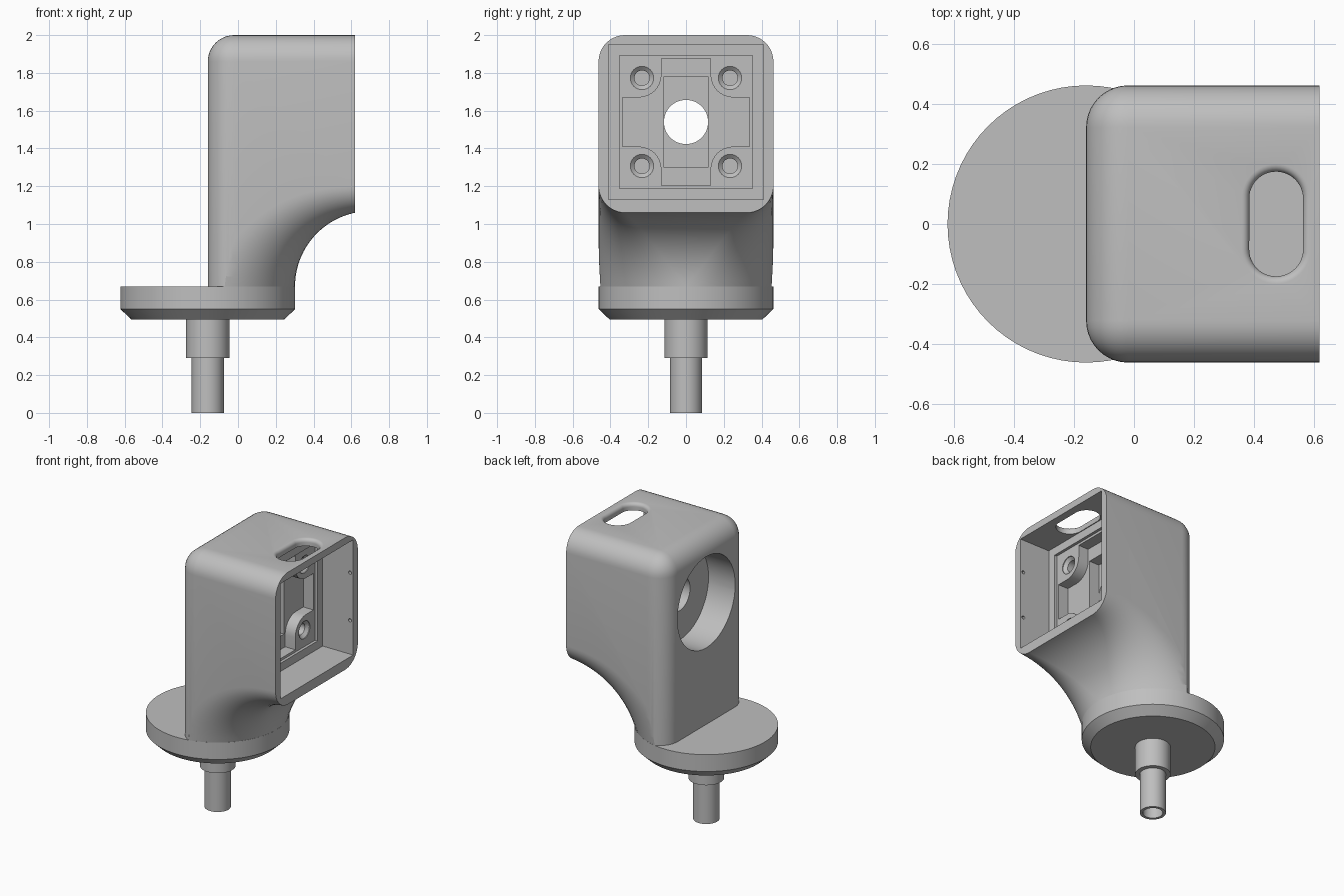
import bpy, bmesh
from math import sin, cos, pi, radians

if "Cube" in bpy.data.objects:
    bpy.data.objects.remove(bpy.data.objects["Cube"])

grey = bpy.data.materials.new("light_grey")
grey.use_nodes = True
grey.diffuse_color = (0.52, 0.52, 0.52, 1)
grey.node_tree.nodes["Principled BSDF"].inputs["Base Color"].default_value = (0.52, 0.52, 0.52, 1)

AXIS_X = -0.16      # centre line of the base and stem
HALF = 0.463        # half width of the housing and radius of the base
MID_Z = 1.54        # centre height of the opening
FLOOR_Z = 0.67      # top of the base


def finish(name, bm):
    bmesh.ops.recalc_face_normals(bm, faces=bm.faces)
    mesh = bpy.data.meshes.new(name)
    bm.to_mesh(mesh)
    bm.free()
    mesh.materials.append(grey)
    obj = bpy.data.objects.new(name, mesh)
    bpy.context.collection.objects.link(obj)
    return obj


def loft(name, rings):
    """Closed solid through rings that have equal point counts."""
    bm = bmesh.new()
    rows = [[bm.verts.new(p) for p in ring] for ring in rings]
    for a, b in zip(rows, rows[1:]):
        for i in range(len(a)):
            j = (i + 1) % len(a)
            bm.faces.new((a[i], a[j], b[j], b[i]))
    bm.faces.new(rows[0])
    bm.faces.new(rows[-1])
    return finish(name, bm)


def circle(r, n=48):
    return [(r * cos(2 * pi * i / n), r * sin(2 * pi * i / n)) for i in range(n)]


def rect(a, b):
    return [(a, b), (-a, b), (-a, -b), (a, -b)]


def along_x(shape, x, y=0, z=MID_Z):
    return [(x, y + a, z + b) for a, b in shape]


def activate(obj):
    bpy.ops.object.select_all(action='DESELECT')
    obj.select_set(True)
    bpy.context.view_layer.objects.active = obj


def cut(target, cutter):
    cutter.hide_render = True
    activate(target)
    mod = target.modifiers.new("cut", 'BOOLEAN')
    mod.operation = 'DIFFERENCE'
    mod.solver = 'EXACT'
    mod.object = cutter
    bpy.ops.object.modifier_apply(modifier=mod.name)
    bpy.data.objects.remove(cutter)


# Base disc with hollow stepped stem, turned as one piece
profile = [(0.065, 0.40), (0.065, 0), (0.085, 0), (0.085, 0.29), (0.115, 0.29),
           (0.115, 0.495), (0.405, 0.495), (HALF, 0.55), (HALF, FLOOR_Z)]
base = loft("base_and_stem", [[(AXIS_X + a, b, z) for a, b in circle(r, 72)] for r, z in profile])

# Housing block, rounded everywhere but at the open face and the bottom
bm = bmesh.new()
bmesh.ops.create_cube(bm, size=1)
for v in bm.verts:
    v.co = (0.62 if v.co.x > 0 else AXIS_X, HALF * 2 * v.co.y, 2 if v.co.z > 0 else FLOOR_Z)
edges = [e for e in bm.edges
         if sum(v.co.x for v in e.verts) < 1.2 and sum(v.co.z for v in e.verts) > 1.4]
bmesh.ops.bevel(bm, geom=edges, offset=0.14, segments=10, profile=0.5, affect='EDGES')
housing = finish("housing", bm)

# Concave underside: swings from the round base to the rounded square opening
PIVOT_X, NECK, STEPS = 0.70, 0.398, 12


def underside(deg):
    u = min(max(deg / 80, 0), 1)
    r = HALF + (0.14 - HALF) * (1 - (1 - u) ** 1.4)
    half = [(HALF - r + r * sin(a), NECK + r * (1 - cos(a)))
            for a in (pi / 2 * (i + 0.02) / (STEPS + 0.02) for i in range(STEPS + 1))]
    half += [(0.6, NECK + r), (0.6, 0.02)]
    outline = half + [(-y, s) for y, s in reversed(half)]
    t = radians(deg)
    return [(PIVOT_X - s * cos(t), y, FLOOR_Z + s * sin(t)) for y, s in outline]


cut(housing, loft("underside_cutter", [underside(d) for d in range(-8, 97, 4)]))

# Front cavity, shallow inner recess and central slot
for a, b, x in ((0.41, 0.41, 0.38), (0.352, 0.352, 0.36)):
    cut(housing, loft("pocket_cutter", [along_x(rect(a, b), x), along_x(rect(a, b), 0.8)]))

# Cross pocket that leaves four rounded corner pads
arm = [(0.13, 0.335)]
arm += [(0.25 - 0.12 * cos(pi / 2 * i / 8), 0.25 - 0.12 * sin(pi / 2 * i / 8)) for i in range(9)]
arm += [(0.335, 0.13)]
right = arm + [(y, -z) for y, z in reversed(arm)]
cross = right + [(-y, z) for y, z in reversed(right)]
cut(housing, loft("cross_cutter", [along_x(cross, 0.28), along_x(cross, 0.5)]))
slot = rect(0.117, 0.24)
cut(housing, loft("slot_cutter", [along_x(slot, 0.20), along_x(slot, 0.5)]))

# Through hole and wide round recess in the back
for r, x0, x1 in ((0.117, -0.3, 0.5), (0.325, -0.3, 0.05)):
    cut(housing, loft("hole_cutter", [along_x(circle(r), x0), along_x(circle(r), x1)]))

# Countersunk screw holes in the pads
for y in (-0.233, 0.233):
    for z in (-0.233, 0.233):
        rings = [along_x(circle(r, 24), x, y, MID_Z + z)
                 for r, x in ((0.04, 0.22), (0.04, 0.335), (0.062, 0.355), (0.062, 0.45))]
        cut(housing, loft("screw_cutter", rings))

# Small latch holes in the side walls
for side in (-1, 1):
    for z in (-0.17, 0.17):
        rings = [[(0.595 + a, side * y, MID_Z + z + b) for a, b in circle(0.012, 12)]
                 for y in (0.38, 0.435)]
        cut(housing, loft("latch_cutter", rings))


# Oval cable opening in the top with a softened rim
def oval(r, z):
    return [(0.475 + a, b + (0.085 if i < 24 else -0.085), z)
            for i, (a, b) in enumerate(circle(r))]


rim = [(0.09 + 0.025 * (1 - cos(t)), 1.975 + 0.025 * sin(t))
       for t in (pi / 2 * i / 6 for i in range(7))]
cut(housing, loft("cable_cutter", [oval(0.09, 1.8)] + [oval(r, z) for r, z in rim] + [oval(0.115, 2.1)]))

for obj in (base, housing):
    activate(obj)
    bpy.ops.object.shade_smooth_by_angle(angle=radians(30))
